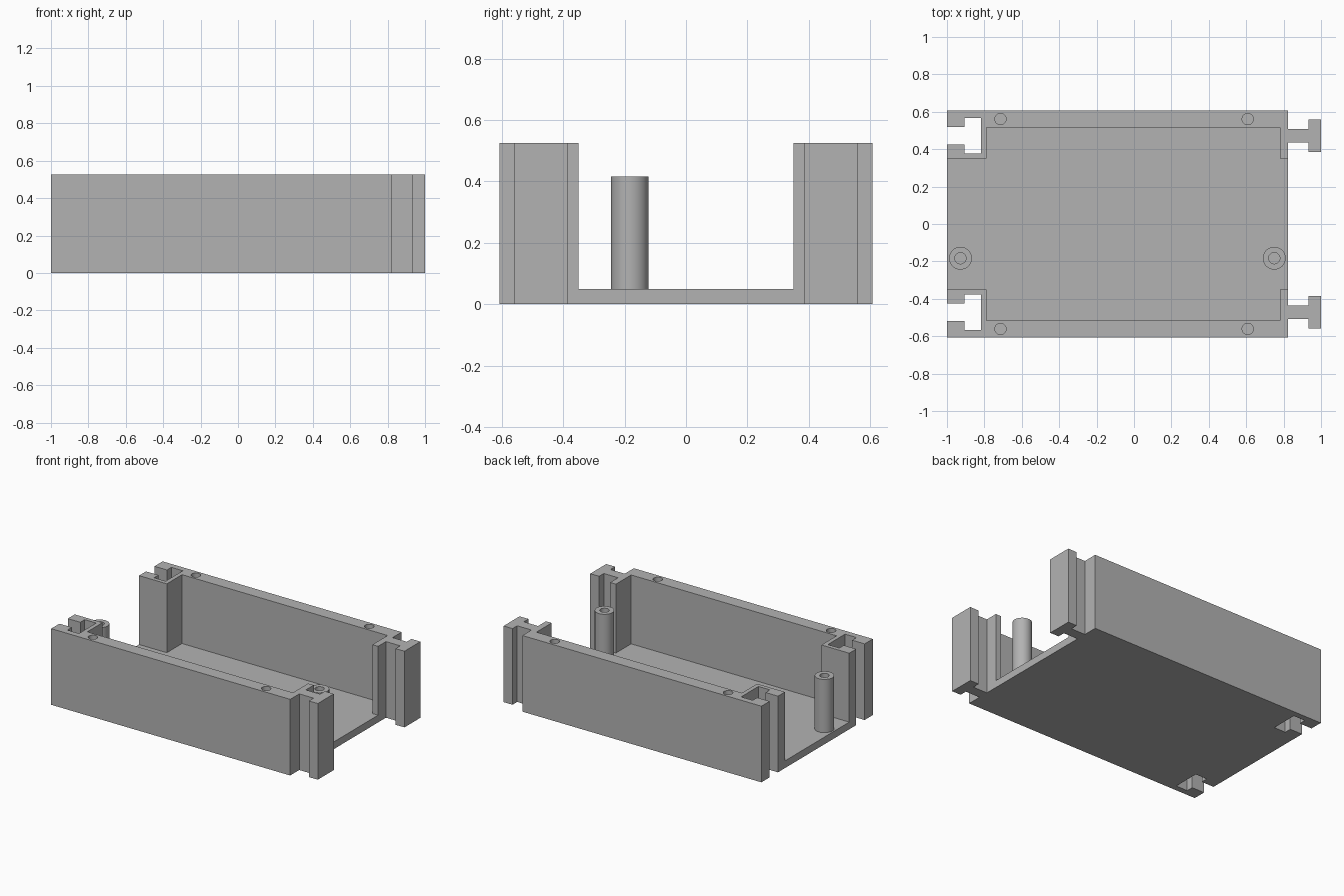
import bpy
import bmesh
from math import radians

cube = bpy.data.objects.get("Cube")
if cube:
    bpy.data.objects.remove(cube, do_unlink=True)

HEIGHT, FLOOR = 0.525, 0.05
OUT, IN, LIP = 0.607, 0.516, 0.35       # wall outside, wall inside, end block edge
LEFT, RIGHT = -1.0, 0.823               # ends of the tray
SLOT_Y = 0.472                          # centre line of slots and keys
POST_Y = -0.183

grey = bpy.data.materials.new("plain_grey")
grey.use_nodes = True
grey.diffuse_color = (0.45, 0.45, 0.45, 1)
grey.node_tree.nodes["Principled BSDF"].inputs["Base Color"].default_value = grey.diffuse_color


def finish(name, bm):
    bmesh.ops.recalc_face_normals(bm, faces=bm.faces)
    mesh = bpy.data.meshes.new(name)
    bm.to_mesh(mesh)
    bm.free()
    mesh.materials.append(grey)
    obj = bpy.data.objects.new(name, mesh)
    bpy.context.collection.objects.link(obj)
    return obj


def extrude(name, outline, top):
    """Upright prism from a plan outline."""
    bm = bmesh.new()
    face = bm.faces.new([bm.verts.new((x, y, 0)) for x, y in outline])
    up = bmesh.ops.extrude_face_region(bm, geom=[face])["geom"]
    bmesh.ops.translate(bm, vec=(0, 0, top),
                        verts=[v for v in up if isinstance(v, bmesh.types.BMVert)])
    return finish(name, bm)


def cylinder(name, x, y, radius, bottom, top):
    bm = bmesh.new()
    bmesh.ops.create_cone(bm, cap_ends=True, segments=40, radius1=radius,
                          radius2=radius, depth=top - bottom)
    bmesh.ops.translate(bm, vec=(x, y, (bottom + top) / 2), verts=bm.verts)
    return finish(name, bm)


def combine(target, tool, operation):
    """Apply a boolean and discard the tool."""
    mod = target.modifiers.new("boolean", "BOOLEAN")
    mod.operation, mod.object, mod.solver = operation, tool, "EXACT"
    bpy.context.view_layer.objects.active = target
    bpy.ops.object.modifier_apply(modifier=mod.name)
    bpy.data.objects.remove(tool, do_unlink=True)


def smooth(obj):
    bpy.ops.object.select_all(action="DESELECT")
    obj.select_set(True)
    bpy.context.view_layer.objects.active = obj
    bpy.ops.object.shade_smooth_by_angle(angle=radians(30))


# Side wall plan: T slot at the left end, T key at the right end
neck, pocket, stem, head = 0.046, 0.094, 0.036, 0.087
c = SLOT_Y
wall_plan = [
    (LEFT, OUT), (LEFT, c + neck), (-0.905, c + neck), (-0.905, c + pocket),
    (-0.817, c + pocket), (-0.817, c - pocket), (-0.905, c - pocket),
    (-0.905, c - neck), (LEFT, c - neck), (LEFT, LIP),
    (-0.788, LIP), (-0.788, IN), (0.78, IN), (0.78, LIP), (RIGHT, LIP),
    (RIGHT, c - stem), (0.932, c - stem), (0.932, c - head), (1, c - head),
    (1, c + head), (0.932, c + head), (0.932, c + stem), (RIGHT, c + stem),
    (RIGHT, OUT)]

# Floor plan fits between the end blocks and walls
quarter_left = [(LEFT, LIP), (-0.788, LIP), (-0.788, IN)]
quarter_right = [(0.78, IN), (0.78, LIP), (RIGHT, LIP)]
half = quarter_left + quarter_right
tray = extrude("tray", half + [(x, -y) for x, y in reversed(half)], FLOOR)

for side in (-1, 1):
    wall = extrude("side_wall", [(x, side * y) for x, y in wall_plan], HEIGHT)
    combine(tray, wall, "UNION")

# Screw holes in the wall tops
for x in (-0.714, 0.608):
    for side in (-1, 1):
        hole = cylinder("screw_hole", x, side * 0.561, 0.03, HEIGHT - 0.25, HEIGHT + 0.05)
        combine(tray, hole, "DIFFERENCE")
smooth(tray)

# Hollow mounting posts
for name, x in (("right_post", -0.928), ("left_post", 0.75)):
    post = cylinder(name, x, POST_Y, 0.061, FLOOR, 0.417)
    bore = cylinder("post_bore", x, POST_Y, 0.03, 0.17, 0.5)
    combine(post, bore, "DIFFERENCE")
    smooth(post)
